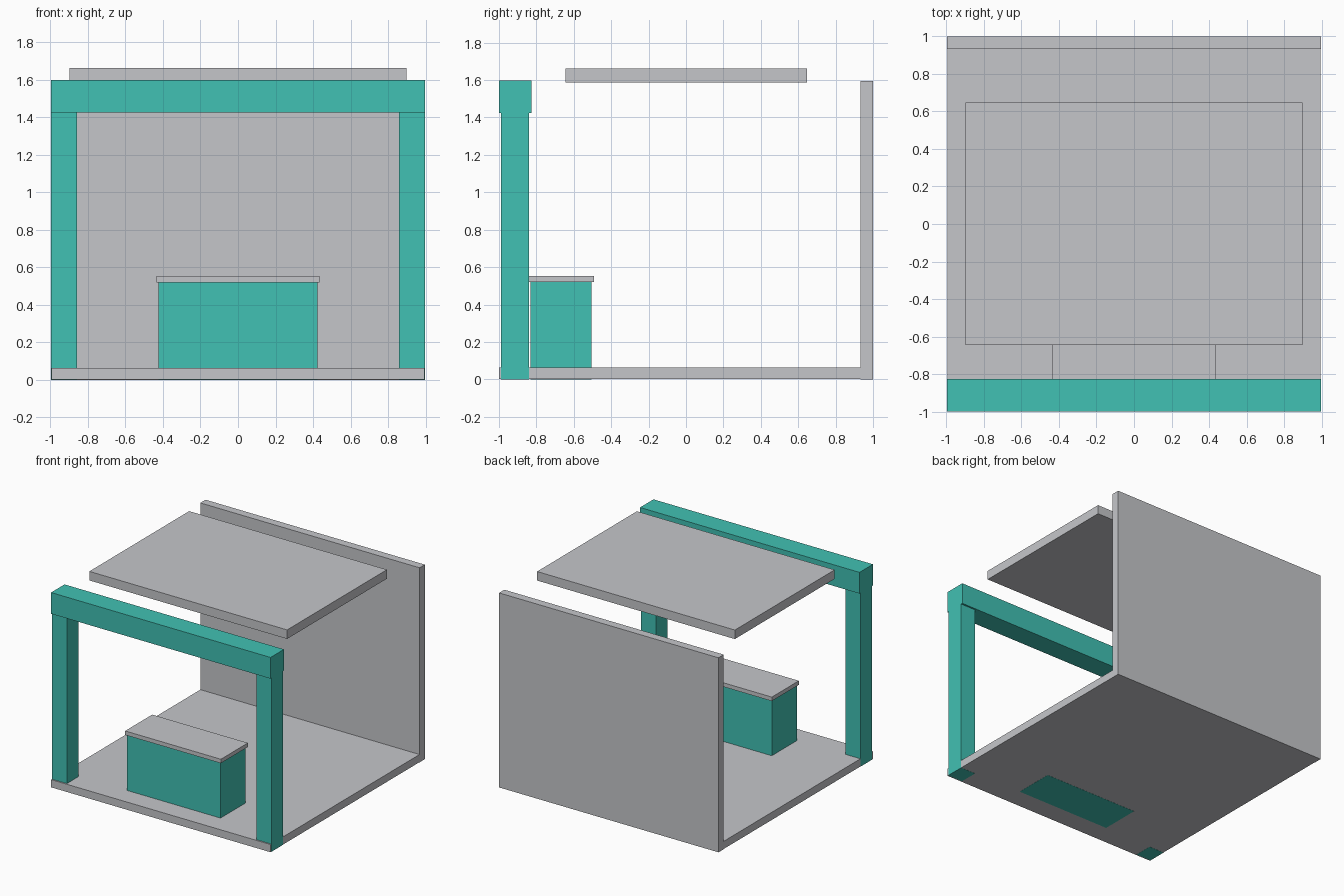
import bpy
from mathutils import Vector

default = bpy.data.objects.get("Cube")
if default:
    bpy.data.objects.remove(default, do_unlink=True)


def material(name, rgb):
    mat = bpy.data.materials.new(name)
    mat.use_nodes = True
    color = (*rgb, 1)
    mat.diffuse_color = color
    mat.node_tree.nodes["Principled BSDF"].inputs["Base Color"].default_value = color
    return mat


teal = material("teal", (0.053, 0.533, 0.451))
grey = material("light grey", (0.558, 0.565, 0.591))


def box(name, low, high, mat):
    """Box between two opposite corners."""
    low, high = Vector(low), Vector(high)
    bpy.ops.mesh.primitive_cube_add(size=1, location=(low + high) / 2)
    ob = bpy.context.object
    ob.name = name
    ob.scale = high - low
    bpy.ops.object.transform_apply(location=False, rotation=False, scale=True)
    ob.data.materials.append(mat)
    return ob


HALF = 0.995     # half width of the stall
FLOOR = 0.064    # floor thickness
GAP = 0.001      # keeps post and counter faces proud of the floor faces

# Floor and back wall
box("floor", (GAP - HALF, -1, GAP), (HALF - GAP, 1, FLOOR), grey)
box("back_wall", (-HALF, 0.932, 0), (HALF, 1, 1.595), grey)

# Front frame: two posts under a beam
for name, side in (("left_post", 1), ("right_post", -1)):
    inner, outer = sorted((0.859 * side, HALF * side))
    box(name, (inner, -0.99, 0), (outer, -0.84, 1.45), teal)
box("front_beam", (-HALF, -1, 1.424), (HALF, -0.826, 1.598), teal)

# Floating roof panel
box("roof_panel", (-0.897, -0.645, 1.588), (0.897, 0.648, 1.662), grey)

# Counter with an overhanging top
box("counter", (-0.424, -0.832, 0), (0.424, -0.506, 0.522), teal)
box("counter_top", (-0.434, -0.842, 0.52), (0.434, -0.492, 0.553), grey)
